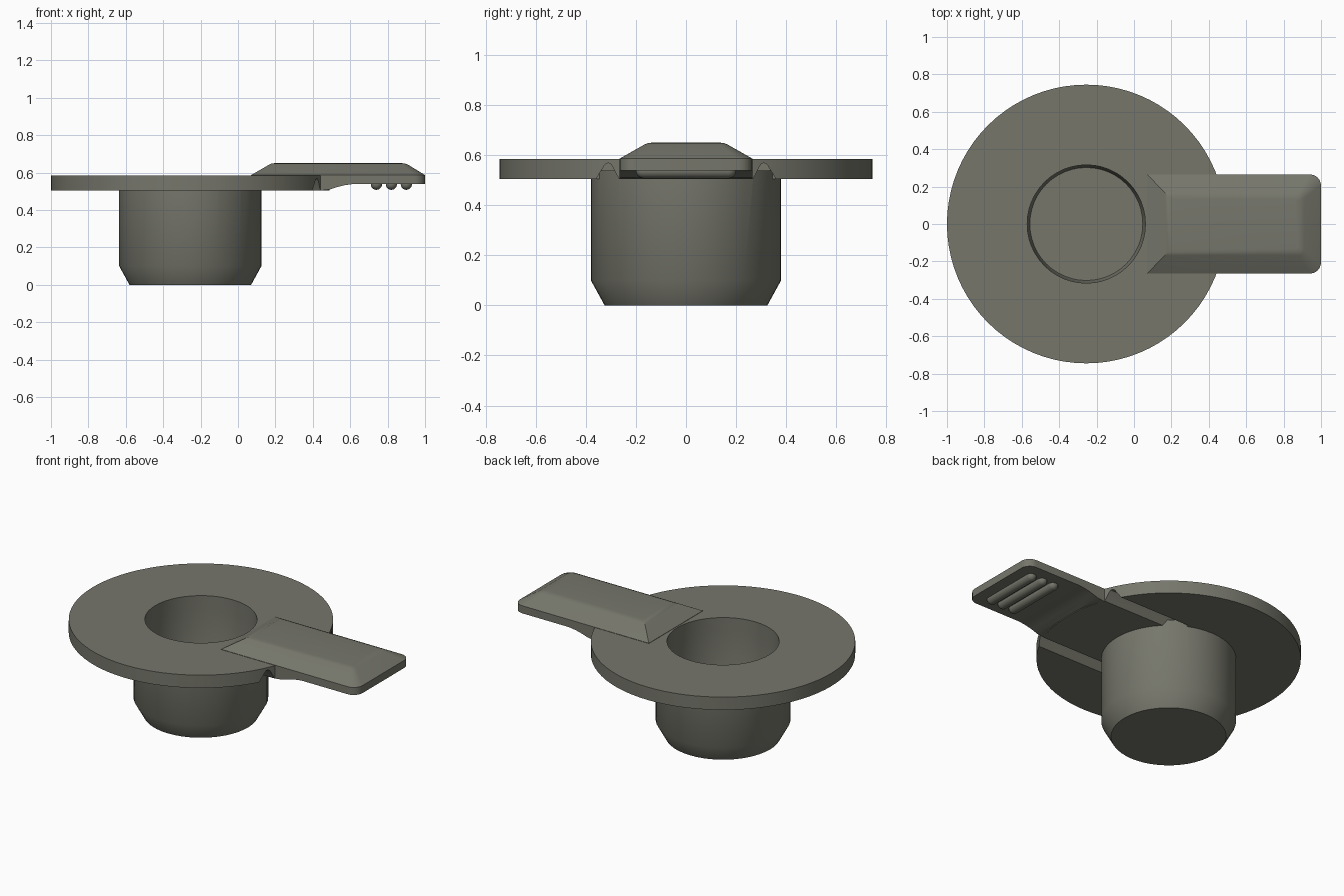
import bpy, bmesh, math
from mathutils import Matrix, Vector

if "Cube" in bpy.data.objects:
    bpy.data.objects.remove(bpy.data.objects["Cube"])

CX = -0.255  # axis of the round plug


def make(name, rings, cap=True):
    """Loft a list of closed rings into a solid."""
    bm = bmesh.new()
    rows = [[bm.verts.new(p) for p in r] for r in rings]
    n = len(rows[0])
    for a, b in zip(rows, rows[1:]):
        for i in range(n):
            bm.faces.new((a[i], a[(i + 1) % n], b[(i + 1) % n], b[i]))
    if cap:
        bm.faces.new(rows[0])
        bm.faces.new(rows[-1])
    bmesh.ops.recalc_face_normals(bm, faces=bm.faces)
    me = bpy.data.meshes.new(name)
    bm.to_mesh(me)
    bm.free()
    ob = bpy.data.objects.new(name, me)
    bpy.context.collection.objects.link(ob)
    return ob


def lathe(name, profile, n=64, mat=Matrix.Translation((CX, 0, 0))):
    """Revolve (radius, height) points round z, then place with mat."""
    t = [2 * math.pi * i / n for i in range(n)]
    return make(name, [[mat @ Vector((r * math.cos(a), r * math.sin(a), z)) for a in t]
                       for r, z in profile])


def prism(name, pts, axis, lo, hi):
    """Extrude a profile: (x, z) along y, or (y, z) along x."""
    put = (lambda p, e: (p[0], e, p[1])) if axis == 'y' else (lambda p, e: (e, p[0], p[1]))
    return make(name, [[put(p, e) for p in pts] for e in (lo, hi)])


def boolean(ob, other, op):
    m = ob.modifiers.new(op, 'BOOLEAN')
    m.operation, m.solver, m.object = op, 'EXACT', other
    bpy.context.view_layer.objects.active = ob
    bpy.ops.object.modifier_apply(modifier=m.name)
    bpy.data.objects.remove(other)


def outline(x0, x1, w, z, r):
    """Rectangle with its two outer corners rounded."""
    arc = [math.radians(a) for a in range(0, 91, 15)]
    right = [(x1 - r + r * math.cos(a), w - r + r * math.sin(a), z) for a in arc]
    left = [(x, -y, z) for x, y, z in reversed(right)]
    return right + [(x0, w, z), (x0, -w, z)] + left


# flange disc with two tear grooves underneath
body = lathe("stopper", [(0.745, 0.505), (0.745, 0.585)], 80)
groove = [(0.268, 0.49), (0.268, 0.505), (0.295, 0.558), (0.303, 0.567), (0.311, 0.569),
          (0.319, 0.567), (0.327, 0.558), (0.36, 0.505), (0.36, 0.49)]
for s in (1, -1):
    boolean(body, prism("groove", [(s * y, z) for y, z in groove], 'x', -0.1, 0.6), 'DIFFERENCE')

# hollow plug
boolean(body, lathe("plug", [(0.325, 0), (0.38, 0.1), (0.38, 0.54)], 48), 'UNION')

# curved underside web joining the tab to the flange
ramp = [(0.2, 0.56), (0.2, 0.505), (0.45, 0.505), (0.49, 0.51), (0.53, 0.523),
        (0.57, 0.533), (0.62, 0.54), (0.62, 0.56)]
boolean(body, prism("web", ramp, 'y', -0.265, 0.265), 'UNION')

# pull tab with sloped top
tab = make("tab", [outline(0.07, 1.0, 0.265, 0.54, 0.06),
                   outline(0.07, 1.0, 0.265, 0.587, 0.06),
                   outline(0.165, 0.91, 0.168, 0.642, 0.03),
                   outline(0.18, 0.892, 0.152, 0.649, 0.02),
                   outline(0.20, 0.872, 0.132, 0.651, 0.015)])
boolean(body, tab, 'UNION')

# well in the plug
boolean(body, lathe("well", [(0.302, 0.06), (0.306, 0.07), (0.316, 0.5), (0.316, 0.7)], 48),
        'DIFFERENCE')

# finger grip ribs
cap = [(0.03 * math.cos(math.radians(a)), 0.17 + 0.03 * math.sin(math.radians(a)))
       for a in (0, 20, 40, 60, 80)]
rib_profile = [(r, -h) for r, h in reversed(cap)] + cap
ribs = [lathe(f"grip_rib_{i + 1}", rib_profile, 20,
              Matrix.Translation((x, 0, 0.538)) @ Matrix.Rotation(math.pi / 2, 4, 'X'))
        for i, x in enumerate((0.74, 0.82, 0.9))]

# dark olive grey rubber, smooth shading with crisp edges
rubber = bpy.data.materials.new("rubber")
rubber.diffuse_color = (0.18, 0.182, 0.148, 1)
rubber.use_nodes = True
rubber.node_tree.nodes["Principled BSDF"].inputs["Base Color"].default_value = rubber.diffuse_color
for ob in [body] + ribs:
    ob.data.materials.clear()
    ob.data.materials.append(rubber)
    bpy.ops.object.select_all(action='DESELECT')
    ob.select_set(True)
    bpy.context.view_layer.objects.active = ob
    bpy.ops.object.shade_smooth_by_angle(angle=math.radians(33))
